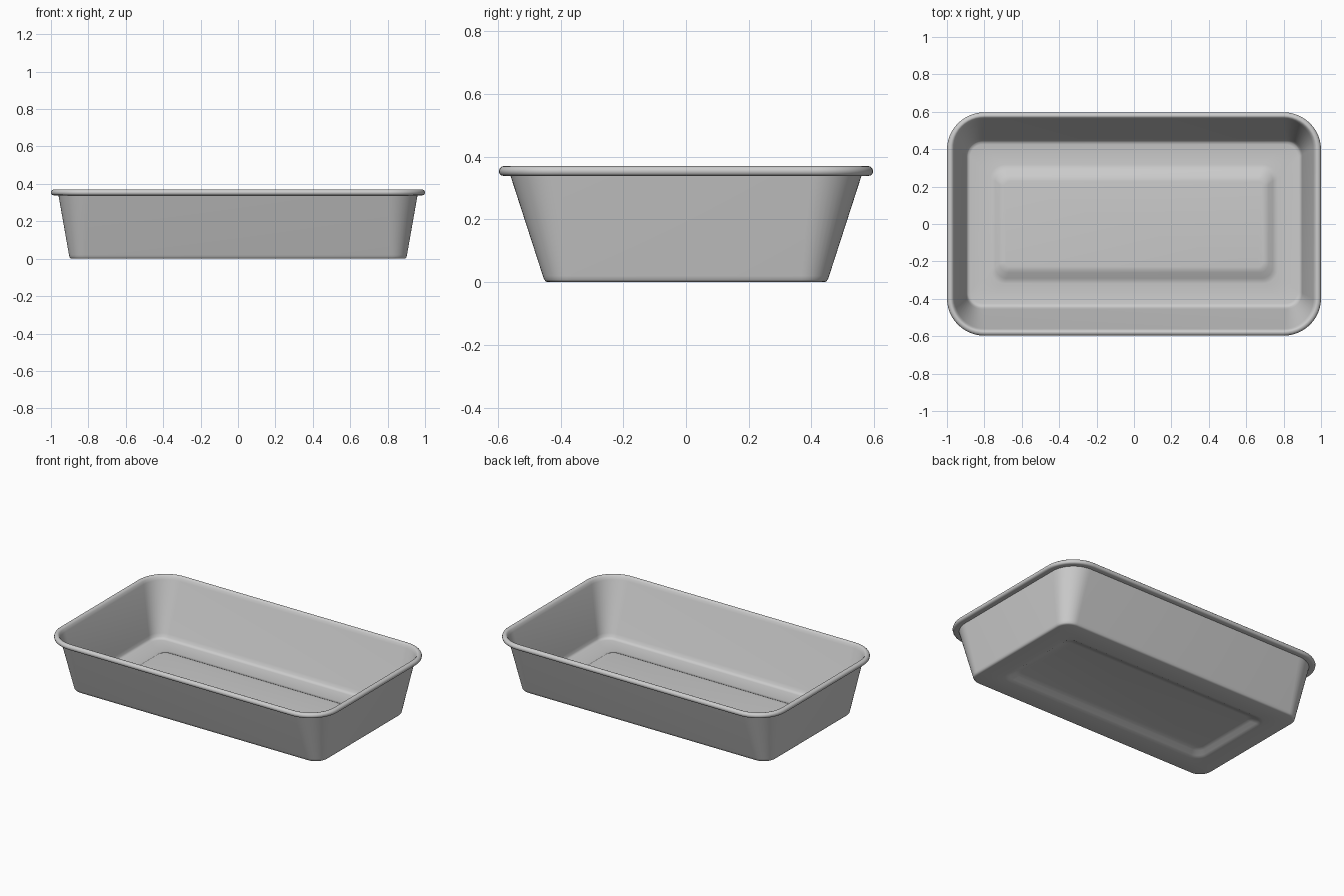
import bpy, bmesh, math

if "Cube" in bpy.data.objects:
    bpy.data.objects.remove(bpy.data.objects["Cube"])

SEG = 12      # steps per rounded corner
T = 0.008     # sheet thickness


def ring(bm, hx, hy, r, z):
    """Rounded rectangle of vertices, counter-clockwise from the +x side."""
    verts = []
    for k, (sx, sy) in enumerate([(1, 1), (-1, 1), (-1, -1), (1, -1)]):
        for i in range(SEG + 1):
            a = math.pi / 2 * (k + i / SEG)
            verts.append(bm.verts.new((sx * (hx - r) + r * math.cos(a),
                                       sy * (hy - r) + r * math.sin(a), z)))
    return verts


def wall(z, inset=0.0):
    """Section of the sloping wall at height z."""
    t = z / 0.34
    return (0.90 + 0.06 * t - inset, 0.45 + 0.11 * t - inset,
            0.085 + 0.075 * t - inset, z)


# raised floor panel, from its flat centre out to the floor
panel = [(0.690, 0.230, 0.03, 0.030), (0.705, 0.245, 0.04, 0.028),
         (0.720, 0.260, 0.05, 0.022), (0.742, 0.290, 0.06, 0.008),
         (0.755, 0.303, 0.07, 0.002), (0.770, 0.318, 0.08, 0.000)]

# inside: panel, floor, fillet, wall
sections = [(x, y, r, z + T) for x, y, r, z in panel]
sections += [(0.875, 0.425, 0.065, T), (0.888, 0.438, 0.075, T + 0.003),
             (0.895, 0.446, 0.082, T + 0.012), wall(0.04, T), wall(0.345, T * 0.3)]

# rolled rim: over the top, down the outside, back to the wall
sections += [(0.966, 0.566, 0.165, 0.362), (0.973, 0.572, 0.172, 0.369),
             (0.980, 0.578, 0.180, 0.371), (0.990, 0.587, 0.19, 0.369),
             (0.997, 0.594, 0.197, 0.363), (1.000, 0.597, 0.20, 0.355),
             (0.998, 0.595, 0.198, 0.346), (0.993, 0.590, 0.193, 0.341),
             (0.985, 0.582, 0.185, 0.339), wall(0.339)]

# outside: wall, fillet, underside and panel recess
sections += [wall(0.02), (0.901, 0.452, 0.085, 0.008),
             (0.896, 0.447, 0.080, 0.002), (0.888, 0.439, 0.075, 0.0)]
sections += panel[::-1]

bm = bmesh.new()
rings = [ring(bm, *s) for s in sections]
n = len(rings[0])
for a, b in zip(rings, rings[1:]):
    for i in range(n):
        j = (i + 1) % n
        bm.faces.new((a[i], b[i], b[j], a[j]))
bm.faces.new(rings[0])
bm.faces.new(rings[-1][::-1])
bmesh.ops.recalc_face_normals(bm, faces=bm.faces)

mesh = bpy.data.meshes.new("baking_tray")
bm.to_mesh(mesh)
bm.free()
tray = bpy.data.objects.new("baking_tray", mesh)
bpy.context.collection.objects.link(tray)
bpy.context.view_layer.objects.active = tray
tray.select_set(True)
bpy.ops.object.shade_smooth_by_angle(angle=math.radians(40))
